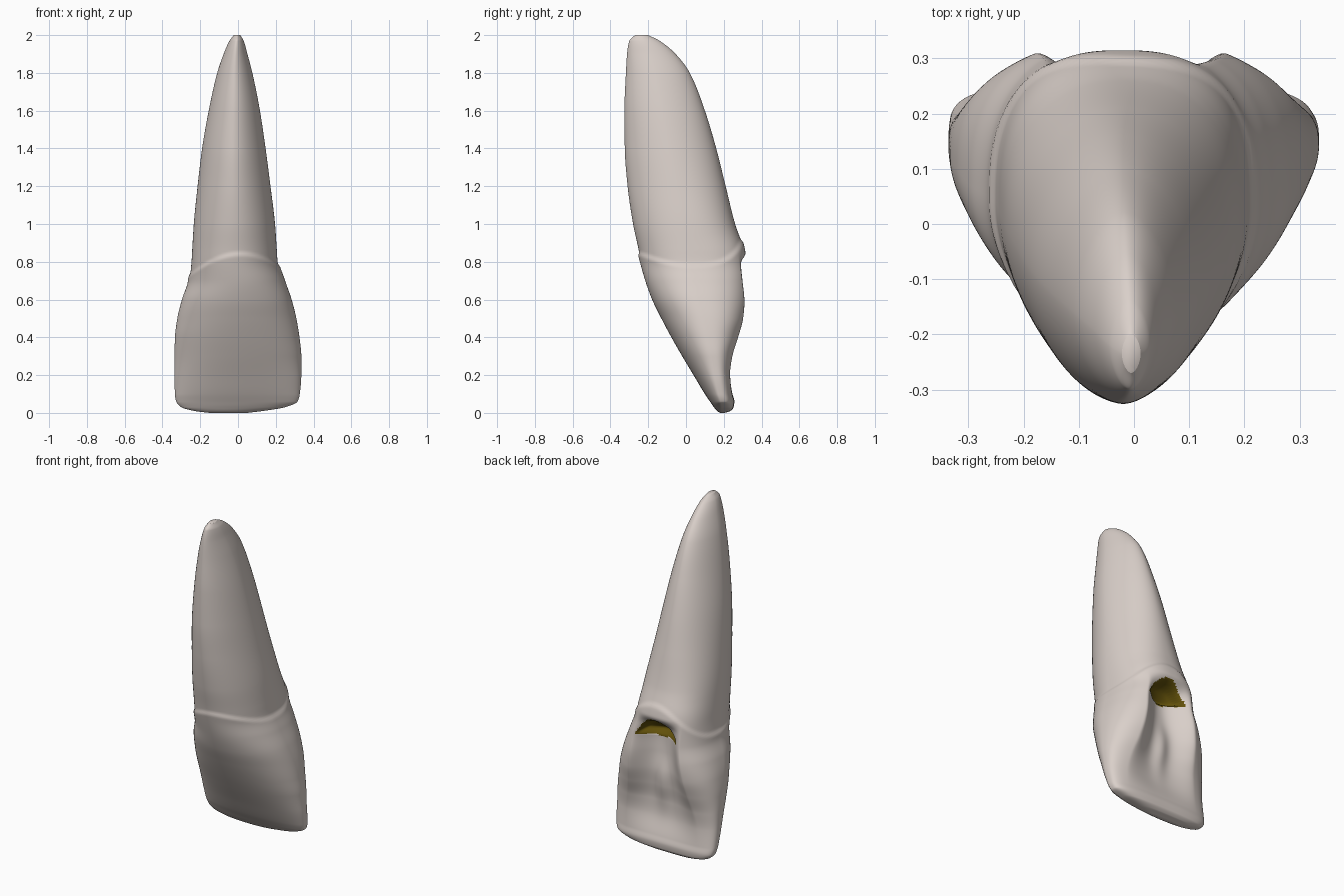
import bpy, bmesh, math

if "Cube" in bpy.data.objects:
    bpy.data.objects.remove(bpy.data.objects["Cube"])

# Height rows: z, left x, right x, front y, back y, y of the widest line
ROWS = [
    (0.00, -0.15, 0.05, 0.18, 0.205, 0.19),
    (0.01, -0.23, 0.13, 0.165, 0.235, 0.19),
    (0.03, -0.30, 0.25, 0.148, 0.252, 0.19),
    (0.06, -0.327, 0.315, 0.127, 0.256, 0.185),
    (0.10, -0.334, 0.327, 0.10, 0.25, 0.175),
    (0.20, -0.336, 0.335, 0.04, 0.245, 0.155),
    (0.30, -0.336, 0.335, -0.02, 0.26, 0.14),
    (0.40, -0.333, 0.325, -0.077, 0.295, 0.12),
    (0.50, -0.32, 0.308, -0.13, 0.325, 0.10),
    (0.60, -0.294, 0.282, -0.178, 0.336, 0.07),
    (0.70, -0.258, 0.245, -0.213, 0.330, 0.05),
    (0.80, -0.246, 0.210, -0.238, 0.318, 0.03),
    (0.87, -0.242, 0.205, -0.252, 0.305, 0.02),
    (1.00, -0.234, 0.196, -0.28, 0.26, 0.0),
    (1.20, -0.214, 0.172, -0.309, 0.21, -0.04),
    (1.40, -0.19, 0.146, -0.324, 0.16, -0.08),
    (1.60, -0.155, 0.116, -0.326, 0.10, -0.12),
    (1.80, -0.110, 0.076, -0.318, 0.02, -0.16),
    (1.90, -0.076, 0.050, -0.312, -0.055, -0.19),
    (1.97, -0.045, 0.030, -0.30, -0.14, -0.22),
    (2.00, -0.022, 0.012, -0.27, -0.20, -0.235),
]
FOSSA_DEPTH = [(0, 0), (0.06, 0.0), (0.2, 0.03), (0.3, 0.055), (0.4, 0.085), (0.5, 0.11),
               (0.6, 0.125), (0.7, 0.12), (0.77, 0.07), (0.85, 0), (2, 0)]
FOSSA_WIDTH = [(0, 0.25), (0.2, 0.24), (0.4, 0.20), (0.6, 0.17), (0.8, 0.15), (2, 0.15)]
BACK_POWER = [(0, 3.4), (0.2, 3), (0.45, 2.6), (0.8, 2.6), (0.95, 2.3), (1.4, 1.9), (2, 1.8)]
FRONT_POWER = [(0, 2.05), (0.8, 2), (1.3, 1.8), (2, 1.75)]


def curve(pts):
    """Smooth interpolation without overshoot."""
    n = len(pts)
    d = [(pts[i + 1][1] - pts[i][1]) / (pts[i + 1][0] - pts[i][0]) for i in range(n - 1)]
    m = [d[0]] + [2 * a * b / (a + b) if a * b > 0 else 0 for a, b in zip(d, d[1:])] + [d[-1]]

    def f(z):
        i = 0
        while i < n - 2 and z > pts[i + 1][0]:
            i += 1
        h = pts[i + 1][0] - pts[i][0]
        t = (z - pts[i][0]) / h
        return ((2 * t**3 - 3 * t**2 + 1) * pts[i][1] + (t**3 - 2 * t**2 + t) * h * m[i]
                + (3 * t**2 - 2 * t**3) * pts[i + 1][1] + (t**3 - t**2) * h * m[i + 1])
    return f


xl, xr, yf, yb, ym = [curve([(r[0], r[k]) for r in ROWS]) for k in range(1, 6)]
depth, width = curve(FOSSA_DEPTH), curve(FOSSA_WIDTH)
back_power, front_power = curve(BACK_POWER), curve(FRONT_POWER)


def smooth(t):
    t = max(0.0, min(1.0, t))
    return t * t * (3 - 2 * t)


def pocket(x, z):
    """Positive inside the arched pocket opening."""
    return min(0.82 - 6.5 * x * x - z, z - 0.70 - 0.5 * x * x)


def point(a, z):
    c, s = math.cos(a), math.sin(a)
    back = s > 0
    cx, hx = (xl(z) + xr(z)) / 2, (xr(z) - xl(z)) / 2
    x = cx + hx * c
    n = back_power(z) if back else front_power(z)
    k = max(0, 1 - abs(c) ** n) ** (1 / n)
    y = ym(z) + ((yb(z) if back else yf(z)) - ym(z)) * k
    # enamel lip where the crown meets the root
    gum = 0.77 + 0.025 * c + (0.155 if back else 0.085) * s * s
    lip = 0.010 * smooth((gum - z) / 0.03) * math.exp(-max(0, gum - z) / 0.12)
    x += lip * c
    y += lip * s
    # hollow on the back of the crown, with a soft central ridge and a pocket
    if back:
        u = min(1, abs(x - cx) / width(z))
        ridge = 0.025 * math.exp(-((x - cx) / 0.05) ** 2) * math.exp(-((z - 0.42) / 0.14) ** 2)
        y -= depth(z) * (1 - u ** 2.2) ** 1.5 - ridge
        y -= 0.05 * smooth(pocket(x, z) / 0.03)
    return x, y, z


def material(name, col):
    m = bpy.data.materials.new(name)
    m.diffuse_color = (*col, 1)
    m.use_nodes = True
    m.node_tree.nodes["Principled BSDF"].inputs["Base Color"].default_value = m.diffuse_color
    return m


# Tooth: loft of rings from biting edge to root tip
SEG, LEVELS = 220, 320
bm = bmesh.new()
rings = []
for i in range(LEVELS + 1):
    z = 1 - math.cos(math.pi * i / LEVELS)
    rings.append([bm.verts.new(point(2 * math.pi * j / SEG, z)) for j in range(SEG)])
for lo, hi in zip(rings, rings[1:]):
    for j in range(SEG):
        k = (j + 1) % SEG
        bm.faces.new((lo[j], lo[k], hi[k], hi[j]))
bm.faces.new(rings[0][::-1])
bm.faces.new(rings[-1])

# Dark pocket under the back bulge
for f in bm.faces:
    f.smooth = True
    if f.calc_center_median().y > 0.03 and any(pocket(v.co.x, v.co.z) > 0 for v in f.verts):
        f.material_index = 1

me = bpy.data.meshes.new("tooth")
bm.to_mesh(me)
bm.free()
me.materials.append(material("ivory", (0.70, 0.63, 0.59)))
me.materials.append(material("dark_olive", (0.12, 0.08, 0.003)))
tooth = bpy.data.objects.new("tooth", me)
bpy.context.collection.objects.link(tooth)
